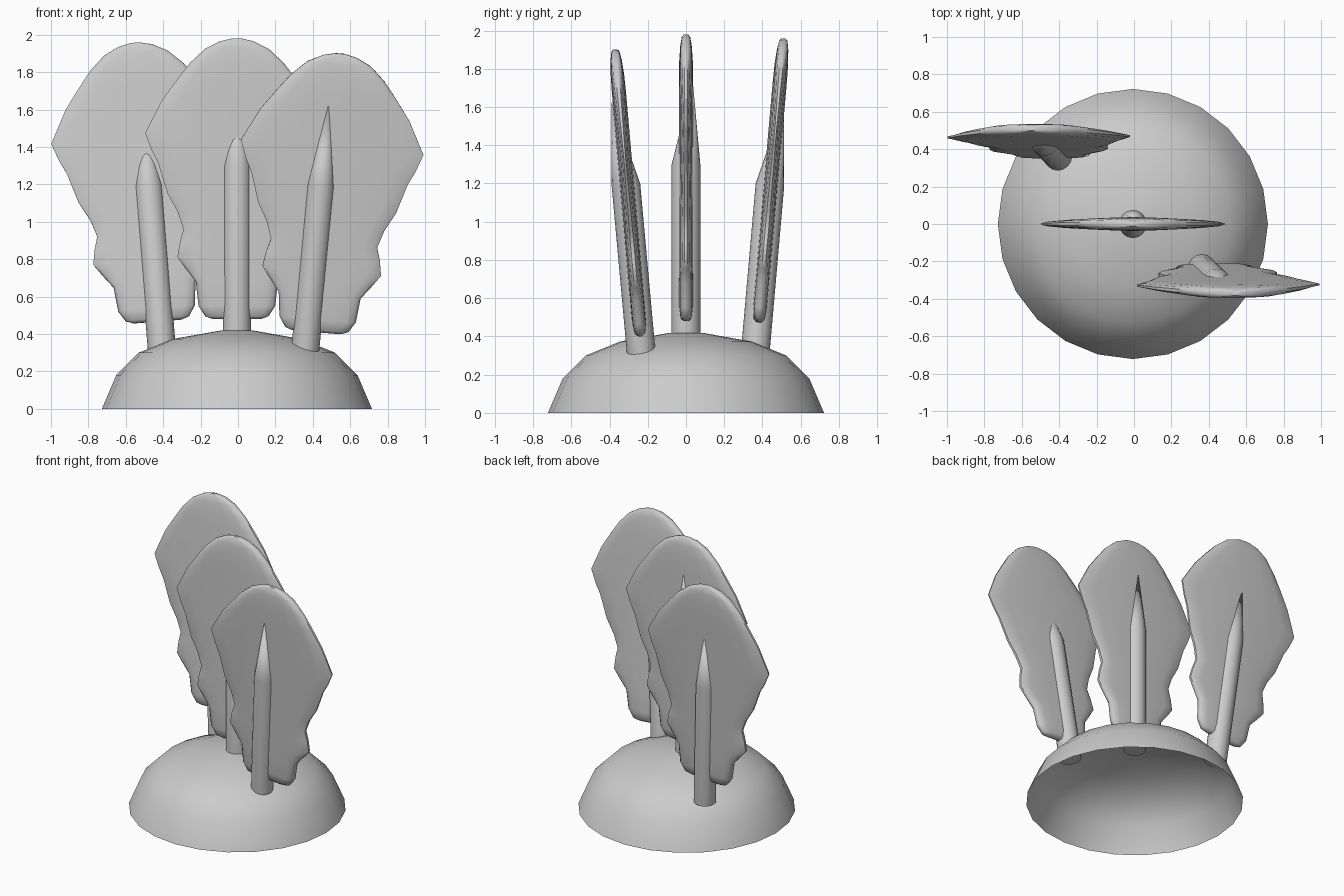
import bpy, bmesh, math
from mathutils import Matrix, Vector

if "Cube" in bpy.data.objects:
    bpy.data.objects.remove(bpy.data.objects["Cube"])


def finish(name, bm, matrix=Matrix(), angle=40, closed=True):
    if closed:
        bmesh.ops.recalc_face_normals(bm, faces=bm.faces)
    me = bpy.data.meshes.new(name)
    bm.to_mesh(me)
    bm.free()
    ob = bpy.data.objects.new(name, me)
    bpy.context.collection.objects.link(ob)
    ob.matrix_world = matrix
    bpy.ops.object.select_all(action='DESELECT')
    ob.select_set(True)
    bpy.context.view_layer.objects.active = ob
    bpy.ops.object.shade_smooth_by_angle(angle=math.radians(angle))
    return ob


def bridge(bm, rings):
    for a, b in zip(rings, rings[1:]):
        n = len(a)
        for i in range(n):
            j = (i + 1) % n
            bm.faces.new((a[i], a[j], b[j], b[i]))


def circle(bm, r, z, n):
    return [bm.verts.new((r * math.cos(2 * math.pi * i / n),
                          r * math.sin(2 * math.pi * i / n), z)) for i in range(n)]


def fan(bm, ring, tip):
    t = bm.verts.new(tip)
    for i in range(len(ring)):
        bm.faces.new((ring[i], ring[(i + 1) % len(ring)], t))


def pose(loc, rx, ry, rz=0):
    rot = [Matrix.Rotation(math.radians(a), 4, ax) for a, ax in ((rx, 'X'), (ry, 'Y'), (rz, 'Z'))]
    return Matrix.Translation(loc) @ rot[0] @ rot[1] @ rot[2]


# Open, hollow dome base
def make_dome():
    bm = bmesh.new()
    profile = [(0.722, 0), (0.645, 0.18), (0.525, 0.30), (0.345, 0.373), (0.09, 0.418)]
    rings = [circle(bm, r, z, 24) for r, z in profile]
    bridge(bm, rings)
    fan(bm, rings[-1], (0, 0, 0.42))
    finish("dome_base", bm, Matrix.Translation((-0.006, 0, 0)), 60, False)


# Stalk: round post with a slanted point
def make_stalk(name, matrix):
    bm = bmesh.new()
    rings = [circle(bm, 0.075, 0, 16), circle(bm, 0.075, 0.91, 16)]
    bridge(bm, rings)
    bm.faces.new(rings[0])
    fan(bm, rings[1], (0, 0.035, 1.35))
    finish(name, bm, matrix, 40)


# Leaf blade: wavy outline, lens-shaped section; rows are (height, half width, thickness factor)
ROWS = [(0, .13, .35), (.015, .17, .8), (.07, .205, 1), (.20, .22, 1), (.27, .275, 1),
        (.33, .318, 1), (.41, .305, 1), (.48, .285, 1), (.57, .315, 1), (.67, .37, 1),
        (.83, .42, 1), (.90, .455, 1), (.995, .49, 1), (1.17, .40, 1), (1.28, .32, 1),
        (1.37, .25, .95), (1.445, .17, .8), (1.485, .09, .6), (1.5, .025, .3)]
COLS = [-1, -.93, -.75, -.4, 0, .4, .75, .93, 1]


def make_leaf(name, matrix):
    bm = bmesh.new()
    rings = []
    for z, w, f in ROWS:
        ring = []
        for side, cols in ((-1, COLS), (1, COLS[::-1])):
            for u in cols:
                edge = {1: 0.35, .93: 0.8}.get(abs(u), 1)
                t = 0.037 * (1 - 0.65 * (abs(u) * w / 0.49) ** 1.4) * edge * f
                ring.append(bm.verts.new((u * w, side * t, z)))
        rings.append(ring)
    bridge(bm, rings)
    bm.faces.new(rings[0])
    bm.faces.new(rings[-1])
    finish(name, bm, matrix, 50)


make_dome()
make_leaf("centre_leaf", pose((-0.006, 0, 0.48), 0, 0))
make_leaf("front_leaf", pose((0.42, -0.24, 0.41), 5, 4.8))
make_leaf("back_leaf", pose((-0.43, 0.38, 0.467), -5, -4.6))
make_stalk("centre_stalk", pose((-0.006, 0, 0.39), 0, 0))
make_stalk("front_stalk", pose((0.357, -0.232, 0.29), 5.2, 5.4, 180))
make_stalk("back_stalk", pose((-0.405, 0.36, 0.29), -5, -4.6))
